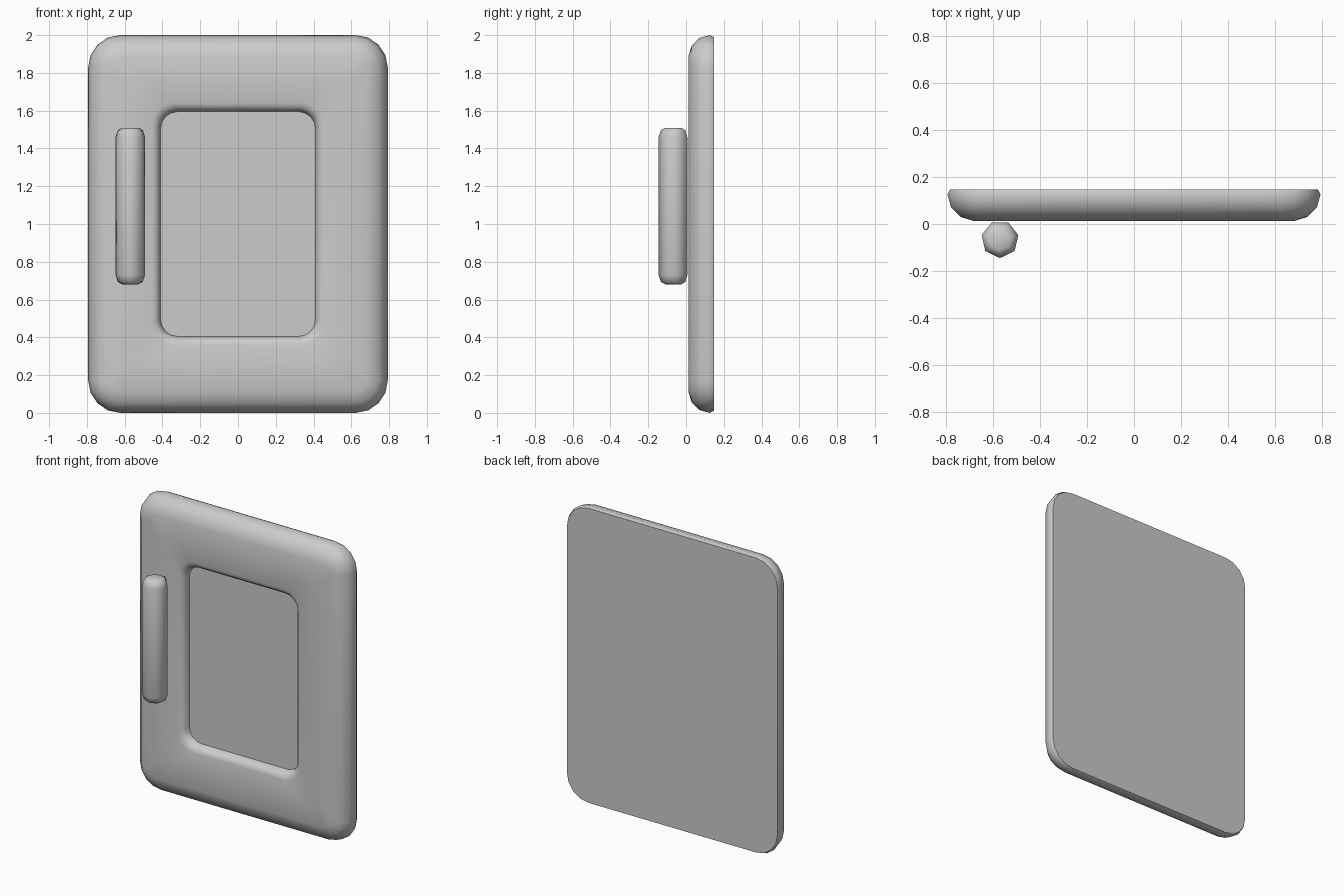
import bpy, bmesh
from math import sin, cos, pi, radians

cube = bpy.data.objects.get("Cube")
if cube:
    bpy.data.objects.remove(cube)

grey = bpy.data.materials.new("plain grey")
grey.use_nodes = True
colour = (0.6, 0.6, 0.6, 1)
grey.diffuse_color = colour
grey.node_tree.nodes["Principled BSDF"].inputs["Base Color"].default_value = colour


def loft(name, rings, cap_start=True, cap_end=True):
    """Bridge closed rings of points and make a smooth shaded object."""
    bm = bmesh.new()
    loops = [[bm.verts.new(p) for p in ring] for ring in rings]
    for a, b in zip(loops, loops[1:]):
        for i in range(len(a)):
            j = (i + 1) % len(a)
            bm.faces.new((a[i], a[j], b[j], b[i]))
    if cap_start:
        bm.faces.new(loops[0][::-1])
    if cap_end:
        bm.faces.new(loops[-1])
    bmesh.ops.recalc_face_normals(bm, faces=bm.faces)
    mesh = bpy.data.meshes.new(name)
    bm.to_mesh(mesh)
    bm.free()
    mesh.materials.append(grey)
    obj = bpy.data.objects.new(name, mesh)
    bpy.context.collection.objects.link(obj)
    bpy.ops.object.select_all(action='DESELECT')
    obj.select_set(True)
    bpy.context.view_layer.objects.active = obj
    bpy.ops.object.shade_smooth_by_angle(angle=radians(50))
    return obj


def rounded_rect(half_w, half_h, radius, y, steps=4):
    """Upright rounded rectangle at depth y, centred at z = 1."""
    points = []
    for quarter, (sx, sz) in enumerate([(1, 1), (-1, 1), (-1, -1), (1, -1)]):
        for k in range(steps + 1):
            a = (quarter + k / steps) * pi / 2
            points.append((sx * (half_w - radius) + radius * cos(a), y,
                           1 + sz * (half_h - radius) + radius * sin(a)))
    return points


# Door: back plate, rounded outer edge, front frame, recessed panel
outer_edge = [(0.01, 0.147), (0, 0.125), (0.015, 0.07), (0.055, 0.03), (0.115, 0.012)]
rings = [rounded_rect(0.793 - d, 1 - d, 0.17 - d, y) for d, y in outer_edge]
panel_rim = [(0.045, 0.012), (0.022, 0.02), (0.006, 0.04), (0, 0.07)]
rings += [rounded_rect(0.41 + d, 0.595 + d, 0.09 + d / 2, y) for d, y in panel_rim]
loft("door_with_recessed_panel", rings)

# Handle: seven-sided upright bar with rounded ends
half_profile = [(0.045, 0.414), (0.068, 0.402), (0.08, 0.365)]
profile = [(r, -h) for r, h in half_profile] + [(r, h) for r, h in reversed(half_profile)]
loft("handle_bar", [[(-0.57 + r * cos(2 * pi * k / 7 - pi / 2),
                      -0.065 + r * sin(2 * pi * k / 7 - pi / 2),
                      1.095 + h) for k in range(7)] for r, h in profile])
